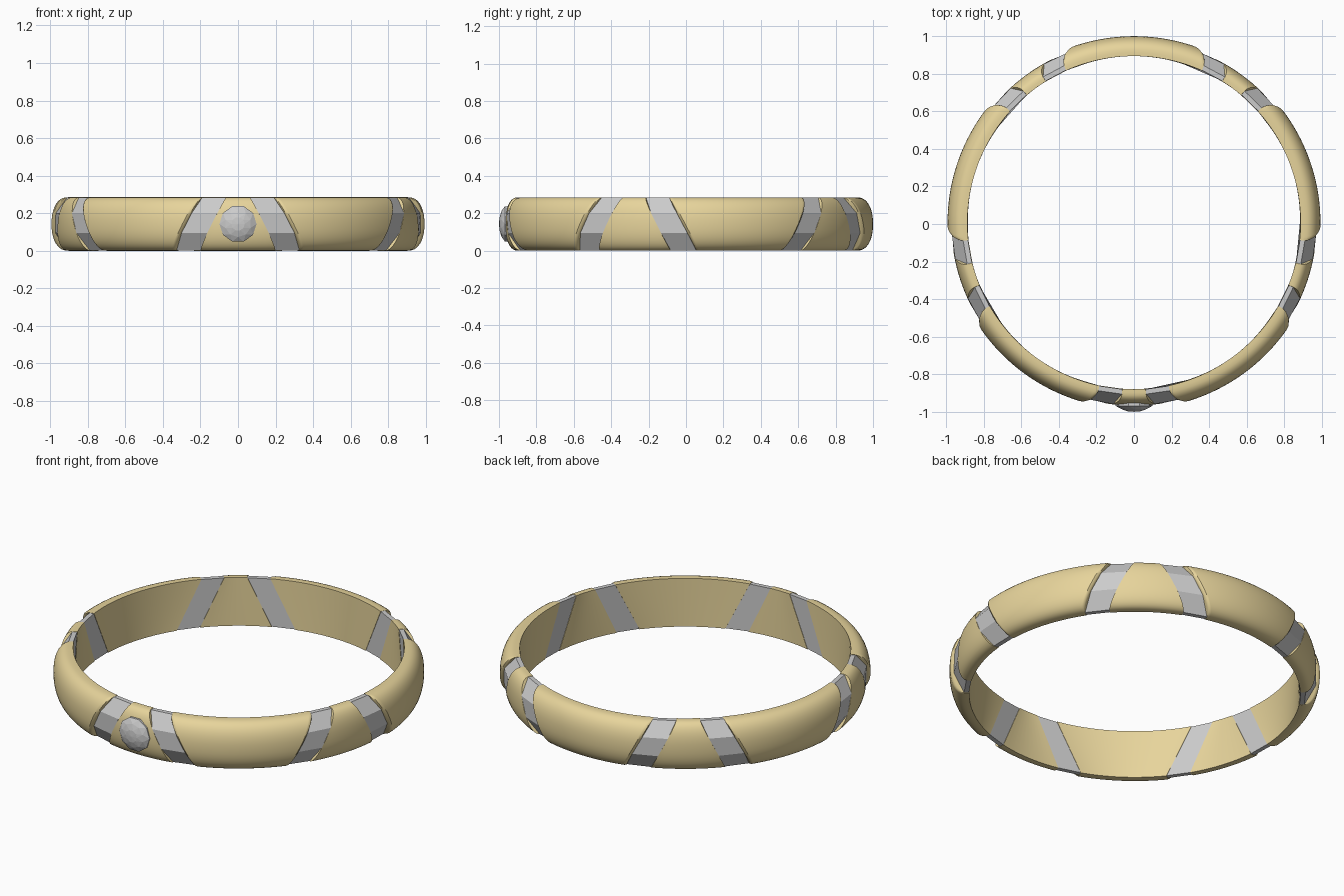
import bpy, bmesh, math

if "Cube" in bpy.data.objects:
    bpy.data.objects.remove(bpy.data.objects["Cube"])

H = 0.285          # band height
CY = 0.007         # ring centre in y (the gem sticks out at the front)
R_IN, R_OUT = 0.887, 0.993
PAIRS = [-90 + 72 * i for i in range(5)]

gold = bpy.data.materials.new("gold")
gold.diffuse_color = (0.80, 0.66, 0.33, 1)
gold.use_nodes = True
gold.node_tree.nodes["Principled BSDF"].inputs["Base Color"].default_value = gold.diffuse_color


def finish(name, bm, mat=None, smooth=False):
    bmesh.ops.recalc_face_normals(bm, faces=bm.faces)
    me = bpy.data.meshes.new(name)
    bm.to_mesh(me)
    bm.free()
    ob = bpy.data.objects.new(name, me)
    bpy.context.collection.objects.link(ob)
    if mat:
        me.materials.append(mat)
    if smooth:
        bpy.ops.object.select_all(action='DESELECT')
        ob.select_set(True)
        bpy.context.view_layer.objects.active = ob
        bpy.ops.object.shade_smooth_by_angle(angle=math.radians(35))
    return ob


def band_profile(r_out, n=20, r_edge=0.905):
    """D-shaped section: flat inside, bulging outside."""
    pts = [(R_IN, 0.0)]
    for i in range(n + 1):
        a = -math.pi / 2 + math.pi * i / n
        c, s = max(math.cos(a), 0), math.sin(a)
        pts.append((r_edge + (r_out - r_edge) * c ** 0.85,
                    H / 2 + H / 2 * math.copysign(abs(s) ** 0.9, s)))
    return pts + [(R_IN, H)]


def arc_piece(name, profile, start, end, steps, mat=None, smooth=False, fillet=0.0):
    """Sweep a profile; start and end are (bottom, top) angles in degrees."""
    ts = [(i / steps, 0.0) for i in range(steps + 1)]
    if fillet:
        e = 0.022 * 30 / (end[0] - start[0])
        left = [(0, fillet), (e * 0.3, fillet * 0.4), (e, 0)]
        ts = left + [t for t in ts if e < t[0] < 1 - e] + [(1 - t, d) for t, d in reversed(left)]
    bm = bmesh.new()
    rings = []
    for t, drop in ts:
        ring = []
        for r, z in profile:
            k = z / H
            a0 = start[0] + (start[1] - start[0]) * k
            a1 = end[0] + (end[1] - end[0]) * k
            a = math.radians(a0 + (a1 - a0) * t)
            rr = r - drop * (r - R_IN) / (R_OUT - R_IN)
            ring.append(bm.verts.new((rr * math.cos(a), CY + rr * math.sin(a), z)))
        rings.append(ring)
    n = len(profile)
    for a, b in zip(rings, rings[1:]):
        for i in range(n):
            j = (i + 1) % n
            bm.faces.new((a[i], a[j], b[j], b[i]))
    bm.faces.new(rings[0])
    bm.faces.new(rings[-1])
    return finish(name, bm, mat, smooth)


wide = band_profile(R_OUT)
narrow = band_profile(0.974)
strip = [(R_IN + 0.002, 0.002), (0.915, 0.002), (0.972, 0.095),
         (0.972, 0.2), (0.915, H - 0.002), (R_IN + 0.002, H - 0.002)]

for i, c in enumerate(PAIRS):
    # long gold section between neighbouring strip pairs
    arc_piece(f"band_long_{i}", wide, (c + 21, c + 12), (c + 51, c + 60), 32,
              gold, True, fillet=0.018)
    # short gold section inside the pair
    arc_piece(f"band_short_{i}", narrow, (c - 12.5, c - 4), (c + 12.5, c + 4), 10, gold, True)
    # slanted faceted strips
    arc_piece(f"strip_right_{i}", strip, (c + 12.5, c + 4), (c + 21, c + 12), 1)
    arc_piece(f"strip_left_{i}", strip, (c - 21, c - 12), (c - 12.5, c - 4), 1)

# faceted gem at the front
bm = bmesh.new()
N = 10
levels = [(0.097, -0.94, 0), (0.099, -0.968, 0), (0.07, -0.986, 0.5), (0.036, -0.997, 1.0)]
rings = []
for r, y, off in levels:
    rings.append([bm.verts.new((r * math.cos(2 * math.pi * (k + off) / N), y,
                                0.143 + r * math.sin(2 * math.pi * (k + off) / N)))
                  for k in range(N)])
for (a, b), (la, lb) in zip(zip(rings, rings[1:]), zip(levels, levels[1:])):
    for k in range(N):
        j = (k + 1) % N
        if la[2] == lb[2]:
            bm.faces.new((a[k], a[j], b[j], b[k]))
        else:
            bm.faces.new((a[k], a[j], b[k]))
            bm.faces.new((a[j], b[j], b[k]))
tip = bm.verts.new((0, -1.0, 0.143))
for k in range(N):
    bm.faces.new((rings[-1][k], rings[-1][(k + 1) % N], tip))
bm.faces.new(rings[0])
finish("gem", bm)
